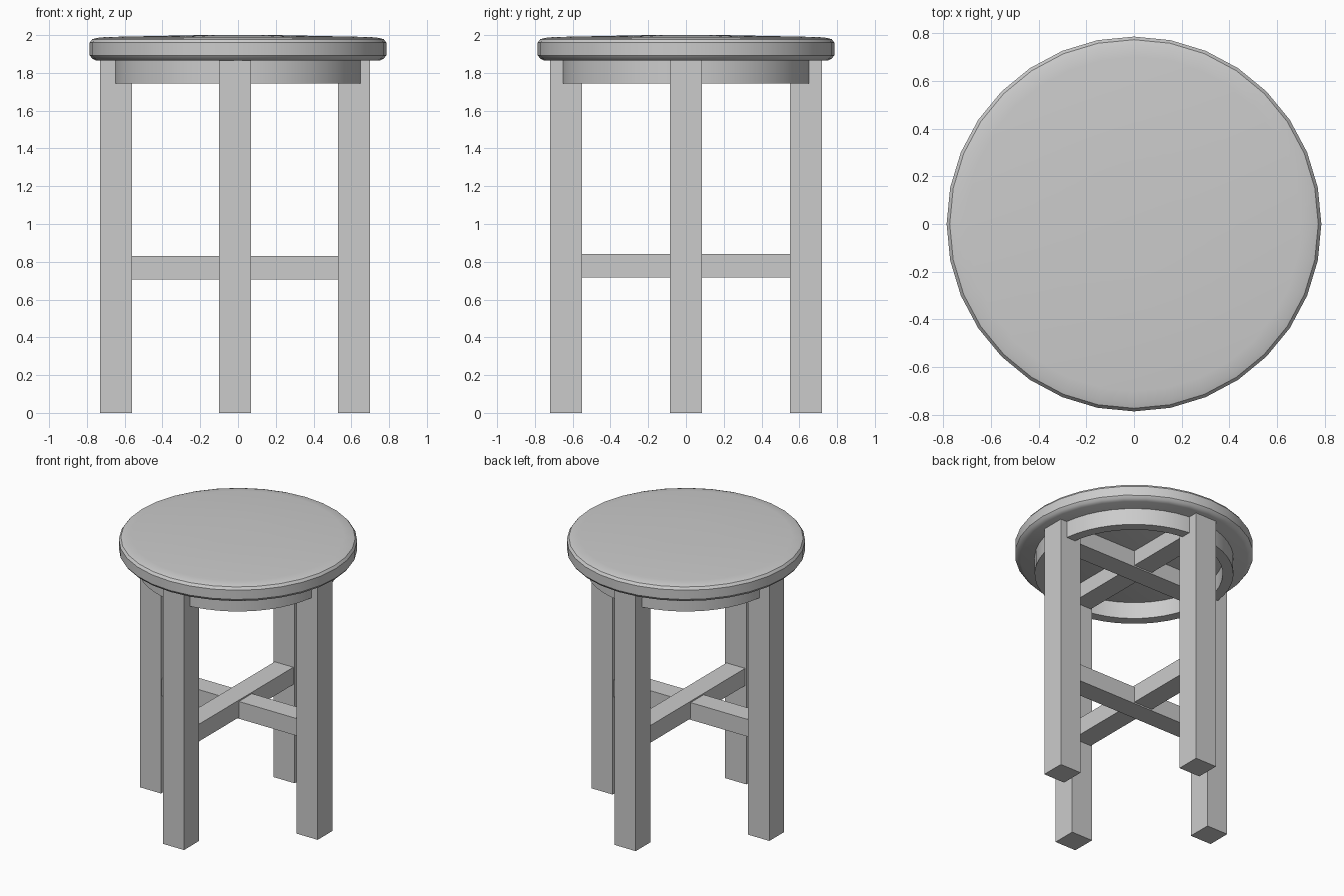
import bpy, bmesh, math

if "Cube" in bpy.data.objects:
    bpy.data.objects.remove(bpy.data.objects["Cube"])


def lathe(name, profile, sides, closed=False):
    """Revolve (radius, z) points around z; radius 0 points become poles."""
    bm = bmesh.new()
    rings = []
    for r, z in profile:
        n = 1 if r == 0 else sides
        rings.append([bm.verts.new((r * math.cos(2 * math.pi * i / sides),
                                    r * math.sin(2 * math.pi * i / sides), z))
                      for i in range(n)])
    pairs = list(zip(rings, rings[1:]))
    if closed:
        pairs.append((rings[-1], rings[0]))
    for a, b in pairs:
        for i in range(sides):
            j = (i + 1) % sides
            quad = [a[i % len(a)], a[j % len(a)], b[j % len(b)], b[i % len(b)]]
            bm.faces.new(list(dict.fromkeys(quad)))
    bmesh.ops.recalc_face_normals(bm, faces=bm.faces)
    mesh = bpy.data.meshes.new(name)
    bm.to_mesh(mesh)
    bm.free()
    obj = bpy.data.objects.new(name, mesh)
    bpy.context.collection.objects.link(obj)
    bpy.ops.object.select_all(action='DESELECT')
    obj.select_set(True)
    bpy.context.view_layer.objects.active = obj
    bpy.ops.object.shade_smooth_by_angle(angle=math.radians(35))
    return obj


def box(name, center, size):
    bm = bmesh.new()
    bmesh.ops.create_cube(bm, size=1)
    bmesh.ops.scale(bm, vec=size, verts=bm.verts)
    bmesh.ops.translate(bm, vec=center, verts=bm.verts)
    mesh = bpy.data.meshes.new(name)
    bm.to_mesh(mesh)
    bm.free()
    obj = bpy.data.objects.new(name, mesh)
    bpy.context.collection.objects.link(obj)
    return obj


# Round seat with softened rims and a very slight dome
lathe("seat", [(0, 2.0), (0.2, 2.0), (0.7, 1.99), (0.75, 1.985), (0.772, 1.978),
               (0.785, 1.96), (0.785, 1.893), (0.772, 1.876), (0.75, 1.865),
               (0, 1.865)], 32)

# Apron ring under the seat
lathe("apron_ring", [(0.655, 1.87), (0.655, 1.745), (0.585, 1.745), (0.585, 1.87)],
      48, closed=True)

# Four square legs
CX = -0.015
LEG, LEG_H = 0.17, 1.867
for name, x, y in (("front_leg", CX, -0.635), ("back_leg", CX, 0.635),
                   ("left_leg", CX - 0.63, 0), ("right_leg", CX + 0.63, 0)):
    box(name, (x, y, LEG_H / 2), (LEG, LEG, LEG_H))

# Crossed rails: stretchers low down and supports beneath the seat
for name, z in (("lower", 0.768), ("upper", 1.808)):
    box(name + "_side_rail", (CX, 0, z), (1.12, 0.15, 0.125))
    box(name + "_front_back_rail", (CX, 0, z + 0.01), (0.15, 1.12, 0.125))
